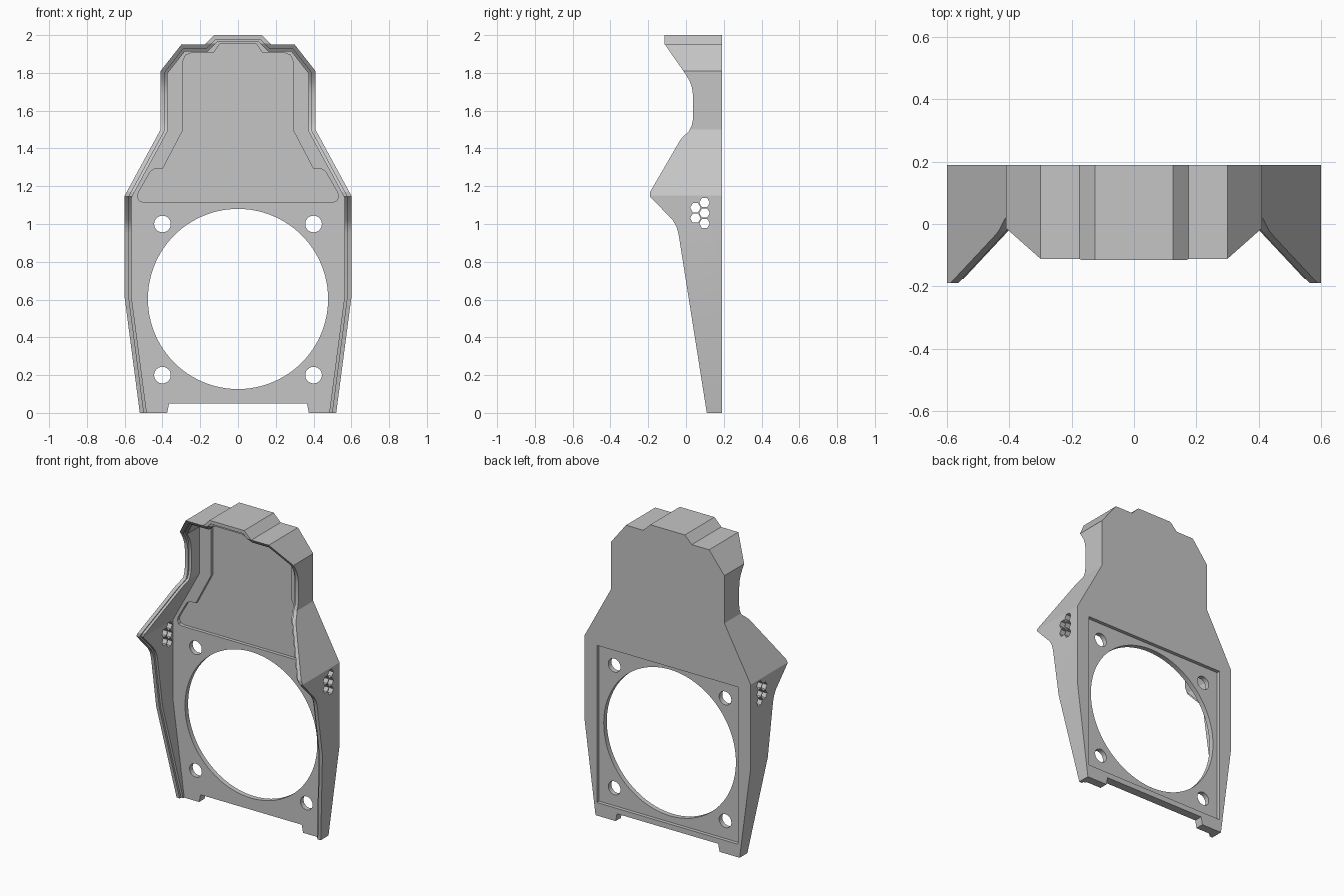
import bpy, bmesh, math
from mathutils import Vector

cube = bpy.data.objects.get("Cube")
if cube:
    bpy.data.objects.remove(cube, do_unlink=True)

grey = bpy.data.materials.new("matte grey")
grey.use_nodes = True
grey.diffuse_color = (0.56, 0.56, 0.56, 1)
grey.node_tree.nodes["Principled BSDF"].inputs["Base Color"].default_value = (0.56, 0.56, 0.56, 1)


def prism(name, poly, axis, a, b):
    """Extrude a 2D polygon: (x, z) along y, or (y, z) along x."""
    bm = bmesh.new()
    place = (lambda p, d: (p[0], d, p[1])) if axis == "y" else (lambda p, d: (d, p[0], p[1]))
    low = [bm.verts.new(place(p, a)) for p in poly]
    high = [bm.verts.new(place(p, b)) for p in poly]
    bm.faces.new(low)
    bm.faces.new(high[::-1])
    for i in range(len(poly)):
        j = (i + 1) % len(poly)
        bm.faces.new((low[i], high[i], high[j], low[j]))
    bmesh.ops.recalc_face_normals(bm, faces=bm.faces)
    mesh = bpy.data.meshes.new(name)
    bm.to_mesh(mesh)
    bm.free()
    mesh.materials.append(grey)
    obj = bpy.data.objects.new(name, mesh)
    bpy.context.collection.objects.link(obj)
    return obj


def boolean(target, tool, operation="DIFFERENCE"):
    """Apply a boolean and remove its tool."""
    bpy.context.view_layer.objects.active = target
    mod = target.modifiers.new("cut", "BOOLEAN")
    mod.operation, mod.solver, mod.object = operation, "EXACT", tool
    bpy.ops.object.modifier_apply(modifier=mod.name)
    bpy.data.objects.remove(tool, do_unlink=True)


def mirrored(half):
    return half + [(-x, z) for x, z in reversed(half)]


def inset(poly, d):
    """Mitred inward offset of a counter-clockwise polygon."""
    out = []
    for i, p in enumerate(poly):
        p = Vector(p)
        e1 = (p - Vector(poly[i - 1])).normalized()
        e2 = (Vector(poly[(i + 1) % len(poly)]) - p).normalized()
        n1, n2 = Vector((-e1.y, e1.x)), Vector((-e2.y, e2.x))
        out.append(tuple(p + (n1 + n2) * d / (1 + n1.dot(n2))))
    return out


def ngon(cx, cz, r, sides):
    return [(cx + r * math.cos(math.tau * i / sides), cz + r * math.sin(math.tau * i / sides))
            for i in range(sides)]


BACK, FLOOR = 0.19, 0.135
upper = [(0.60, 0.61), (0.60, 1.15), (0.41, 1.50), (0.41, 1.81),
         (0.30, 1.95), (0.175, 1.95), (0.125, 2.0)]
outline = mirrored([(0.52, 0.0)] + upper)
open_outline = mirrored([(0.494, -0.2)] + upper)   # runs past the open bottom

# Side silhouette of the front edge (y, z)
edge = [(0.142, -0.2), (0.11, 0.0), (-0.04, 0.95), (-0.05, 0.985), (-0.07, 1.02),
        (-0.19, 1.145), (-0.19, 1.17), (-0.035, 1.437), (-0.02, 1.458), (0.015, 1.49),
        (0.03, 1.52), (0.037, 1.555), (0.037, 1.68), (0.032, 1.72), (0.02, 1.755),
        (0.0, 1.79), (-0.115, 1.955), (-0.115, 2.2)]


def front_region(shift):
    poly = [(-1.0, -0.2)] + [(y + shift, z) for y, z in edge] + [(-1.0, 2.2)]
    return prism("front_region", poly, "x", -1, 1)


# Shroud body shaped by outline and silhouette
body = prism("fan_shroud", outline, "y", -0.4, BACK)
boolean(body, front_region(0))

# Hollow interior, with a thinner lip along the front rim
boolean(body, prism("cavity", inset(open_outline, 0.037), "y", -0.6, FLOOR))
lip = prism("lip", inset(open_outline, 0.022), "y", -0.5, 0.6)
boolean(lip, front_region(0.014), "INTERSECT")
boolean(body, lip)

# Shallow pocket in the upper panel
pocket = mirrored([(0.50, 1.115), (0.522, 1.122), (0.533, 1.145), (0.525, 1.17),
                   (0.465, 1.275), (0.445, 1.29), (0.40, 1.29), (0.29, 1.50),
                   (0.29, 1.865), (0.278, 1.893), (0.25, 1.905), (0.13, 1.905), (0.098, 1.953)])
boolean(body, prism("pocket", pocket, "y", 0.0, 0.157))

# Square seat for the fan on the back
seat = [(-0.51, 0.085), (0.51, 0.085), (0.51, 1.11), (-0.51, 1.11)]
boolean(body, prism("fan_seat", seat, "y", 0.167, 0.4))

# Fan opening and four screw holes
boolean(body, prism("fan_opening", ngon(0, 0.603, 0.477, 96), "y", 0.05, 0.4))
for x in (-0.4, 0.4):
    for z in (0.2, 1.0):
        boolean(body, prism("screw_hole", ngon(x, z, 0.044, 32), "y", 0.05, 0.4))

# Notch between the two feet
boolean(body, prism("notch", mirrored([(0.385, -0.05), (0.375, 0.0), (0.365, 0.05)]), "y", -0.5, 0.5))

# Hexagonal vents through both side walls
for y, z in ((0.098, 1.113), (0.05, 1.086), (0.098, 1.058), (0.05, 1.031), (0.098, 1.003)):
    boolean(body, prism("vent", ngon(y, z, 0.028, 6), "x", -1, 1))

bpy.ops.object.select_all(action="DESELECT")
body.select_set(True)
bpy.context.view_layer.objects.active = body
bpy.ops.object.shade_smooth_by_angle(angle=math.radians(25))
